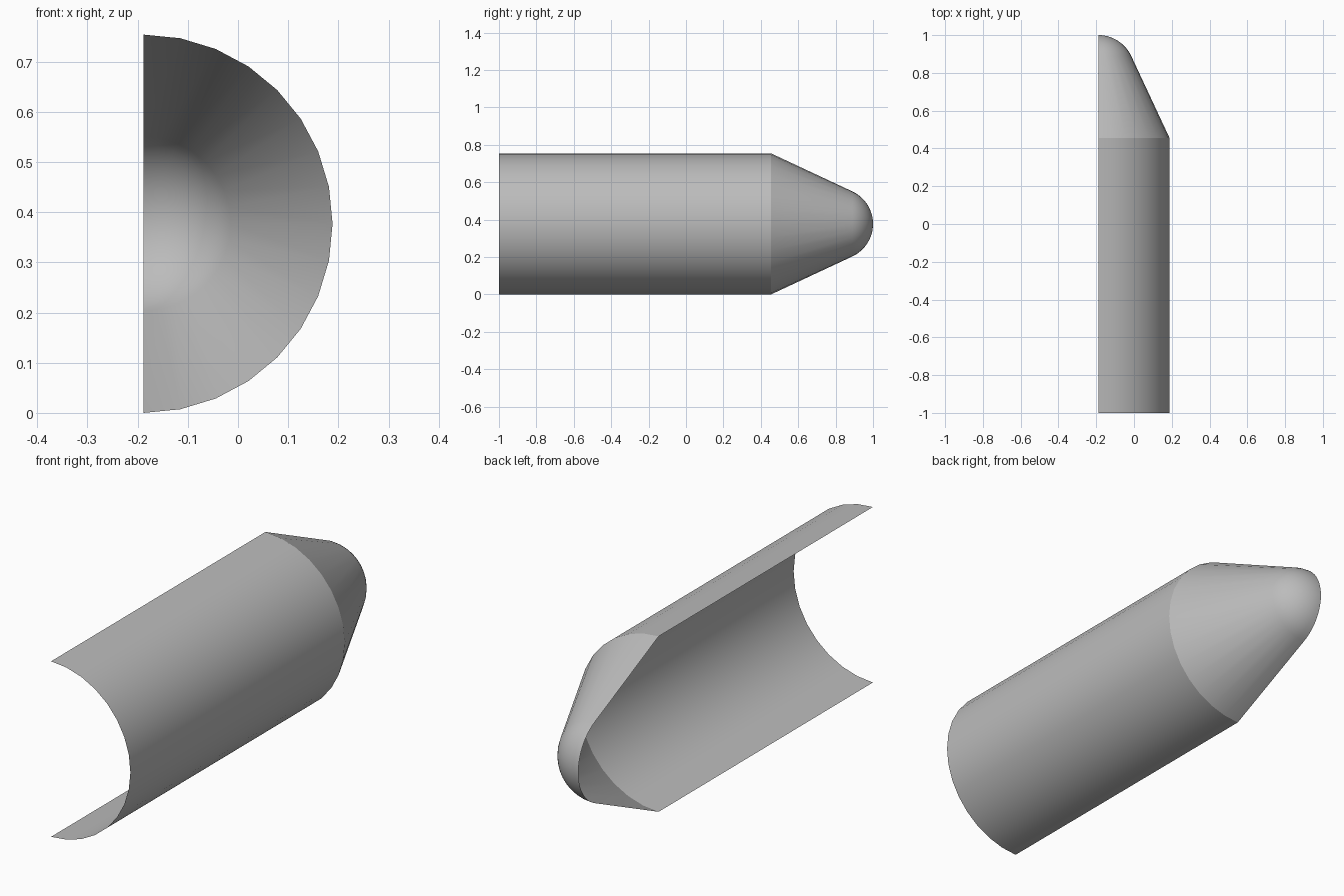
import bpy, bmesh, math

if "Cube" in bpy.data.objects:
    bpy.data.objects.remove(bpy.data.objects["Cube"])

R, AX, AZ = 0.377, -0.1885, 0.377      # shell radius and axis position
SEG = 16                               # facets around the half circle
Y0, YS = -1.0, 0.455                   # open end, shoulder

mat = bpy.data.materials.new("light grey")
mat.diffuse_color = (0.5, 0.5, 0.5, 1)
mat.use_nodes = True
mat.node_tree.nodes["Principled BSDF"].inputs["Base Color"].default_value = mat.diffuse_color

# profile (y, radius): straight barrel, cone, blunt rounded tip
NR, HALF = 0.192, math.radians(25)
profile = [(Y0, R), (YS, R)]
for i in range(13):
    a = HALF + (math.pi / 2 - HALF) * i / 12
    profile.append((1 - NR + NR * math.sin(a), NR * math.cos(a)))

# half fairing shell, open along the split plane and at the base
bm = bmesh.new()
rings = []
for y, r in profile:
    if r < 1e-5:
        rings.append([bm.verts.new((AX, y, AZ))] * (SEG + 1))
        continue
    ring = []
    for k in range(SEG + 1):
        t = -math.pi / 2 + math.pi * k / SEG
        ring.append(bm.verts.new((AX + r * math.cos(t), y, AZ + r * math.sin(t))))
    rings.append(ring)
for a, b in zip(rings, rings[1:]):
    for k in range(SEG):
        quad = list(dict.fromkeys((a[k], b[k], b[k + 1], a[k + 1])))
        bm.faces.new(quad)
for f in bm.faces:
    c = f.calc_center_median()
    f.normal_update()
    if f.normal.x * (c.x - AX) + f.normal.z * (c.z - AZ) < 0:
        f.normal_flip()

me = bpy.data.meshes.new("fairing_half_shell")
bm.to_mesh(me)
bm.free()
me.materials.append(mat)
ob = bpy.data.objects.new("fairing_half_shell", me)
bpy.context.collection.objects.link(ob)
bpy.context.view_layer.objects.active = ob
ob.select_set(True)
bpy.ops.object.shade_smooth_by_angle(angle=math.radians(20))
